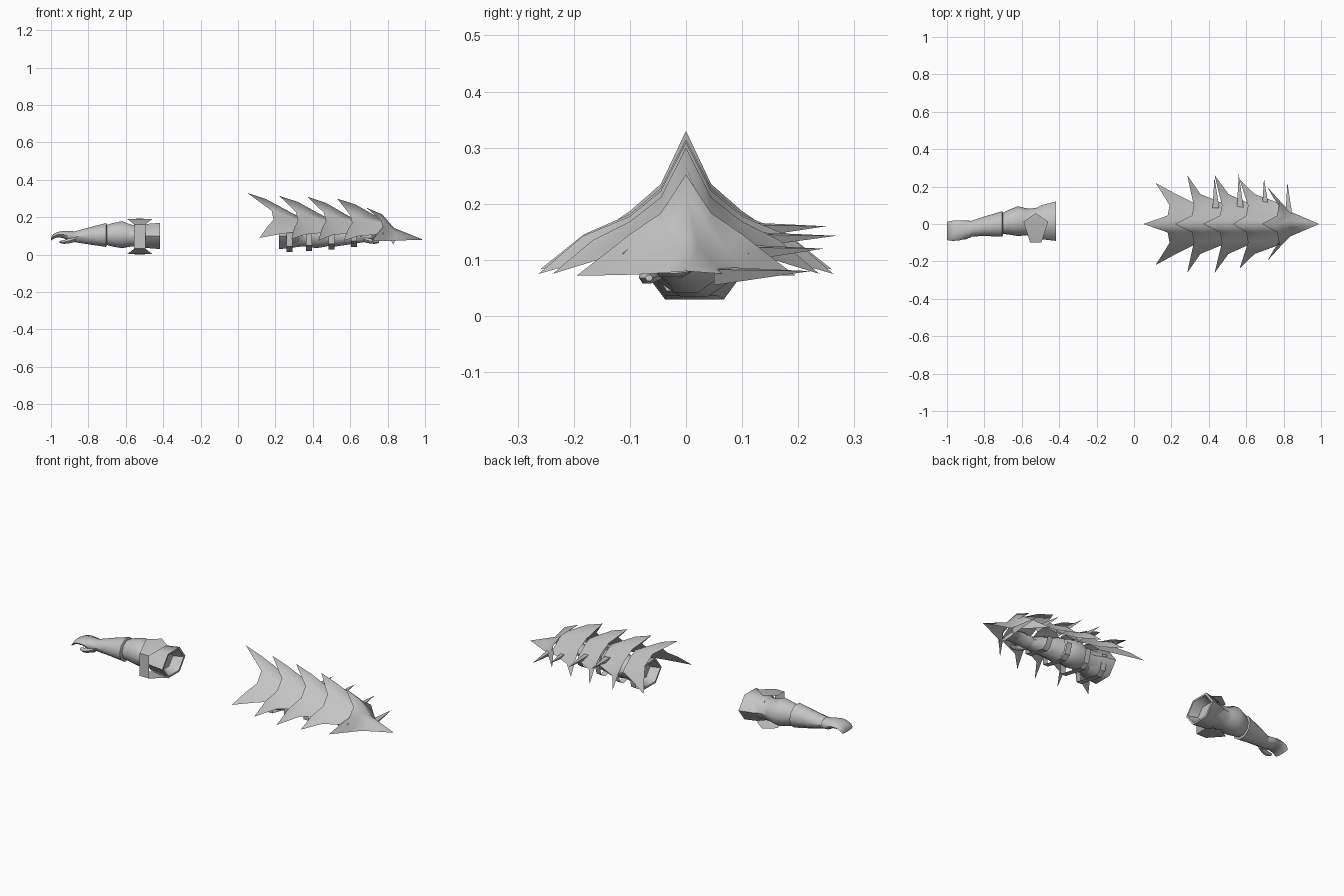
import bpy, bmesh, math

cube = bpy.data.objects.get("Cube")
if cube:
    bpy.data.objects.remove(cube, do_unlink=True)

grey = bpy.data.materials.new("plain_grey")
grey.use_nodes = True
grey.diffuse_color = (0.55, 0.55, 0.55, 1)
grey.node_tree.nodes["Principled BSDF"].inputs["Base Color"].default_value = (0.55, 0.55, 0.55, 1)


def make(name, verts, faces, angle=40, face_up=False):
    mesh = bpy.data.meshes.new(name)
    bm = bmesh.new()
    vs = [bm.verts.new(v) for v in verts]
    for f in faces:
        bm.faces.new([vs[i] for i in f])
    bmesh.ops.recalc_face_normals(bm, faces=bm.faces)
    # Open sheets show their outer side upwards
    if face_up and sum(f.normal.z * f.calc_area() for f in bm.faces) < 0:
        bmesh.ops.reverse_faces(bm, faces=bm.faces)
    bm.to_mesh(mesh)
    bm.free()
    mesh.materials.append(grey)
    ob = bpy.data.objects.new(name, mesh)
    bpy.context.collection.objects.link(ob)
    bpy.ops.object.select_all(action='DESELECT')
    ob.select_set(True)
    bpy.context.view_layer.objects.active = ob
    bpy.ops.object.shade_smooth_by_angle(angle=math.radians(angle))


def grid_faces(rows, cols, closed=False):
    span = cols if closed else cols - 1
    return [(r * cols + c, r * cols + (c + 1) % cols,
             (r + 1) * cols + (c + 1) % cols, (r + 1) * cols + c)
            for r in range(rows - 1) for c in range(span)]


def loft(name, stations, place, n=10, angle=40):
    """Stations are (x, y centre, y radius, z centre, z radius)."""
    verts = [place(x, y + ry * math.cos(t * math.tau / n), z + rz * math.sin(t * math.tau / n))
             for x, y, ry, z, rz in stations for t in range(n)]
    faces = grid_faces(len(stations), n, True)
    faces += [tuple(range(n)), tuple(range(len(verts) - n, len(verts)))]
    make(name, verts, faces, angle)


def arm(side, place):
    # Palm running into curled, closed fingers
    loft(side + "_hand", [
        (-0.80, -0.015, 0.040, 0.100, 0.036), (-0.86, -0.025, 0.040, 0.095, 0.030),
        (-0.90, -0.030, 0.050, 0.098, 0.030), (-0.935, -0.034, 0.054, 0.108, 0.020),
        (-0.965, -0.036, 0.054, 0.107, 0.015), (-0.988, -0.037, 0.052, 0.097, 0.014),
        (-1.0, -0.037, 0.048, 0.083, 0.008)], place, angle=60)
    # Thumb
    loft(side + "_thumb", [
        (-0.87, -0.050, 0.020, 0.085, 0.020), (-0.905, -0.066, 0.017, 0.073, 0.015),
        (-0.93, -0.070, 0.014, 0.068, 0.012), (-0.955, -0.066, 0.007, 0.068, 0.006)],
        place, n=6, angle=60)
    # Flared cuff on the forearm
    loft(side + "_forearm_cuff", [
        (-0.87, -0.025, 0.042, 0.096, 0.031), (-0.80, -0.012, 0.052, 0.100, 0.047),
        (-0.705, 0.0, 0.068, 0.105, 0.067), (-0.70, 0.0, 0.056, 0.105, 0.055)], place)
    # Bulging elbow section
    loft(side + "_elbow", [
        (-0.715, 0.0, 0.052, 0.105, 0.052), (-0.67, 0.010, 0.066, 0.106, 0.066),
        (-0.62, 0.015, 0.080, 0.107, 0.076), (-0.575, 0.012, 0.072, 0.102, 0.062),
        (-0.54, 0.010, 0.074, 0.100, 0.060), (-0.49, 0.012, 0.080, 0.100, 0.062)], place)
    # Hollow six-sided sleeve
    loft(side + "_upper_sleeve", [
        (-0.53, 0.005, 0.078, 0.100, 0.064), (-0.49, 0.010, 0.092, 0.100, 0.074),
        (-0.418, 0.015, 0.105, 0.100, 0.081), (-0.418, 0.013, 0.092, 0.100, 0.070),
        (-0.47, 0.010, 0.070, 0.100, 0.052)], place, n=6, angle=65)


arm("right", lambda x, y, z: (x, y, z))
arm("left", lambda x, y, z: (-x - 0.2, y, z))

# Elbow guard: front band flaring to pointed plates above and below the arm
guard, cx, mid = [], -0.525, 0.097
outline = [(-0.030, -0.10, 0.162), (0.030, -0.10, 0.162), (0.066, 0.012, 0.190),
           (-0.066, 0.012, 0.190), (0.0, 0.058, 0.193)]
for s in (1, -1):
    guard += [(cx + x, y, mid + s * (z - mid)) for x, y, z in outline]
make("right_elbow_guard", guard, [(0, 1, 2, 3), (3, 2, 4), (5, 6, 7, 8), (8, 7, 9), (0, 1, 6, 5)], 30)

# Overlapping scales: horn x, horn z, spike x, spike y, spike z, notch x, height factor
scales = [
    (0.05, 0.330, 0.115, 0.220, 0.090, 0.180, 1.00),
    (0.22, 0.315, 0.285, 0.260, 0.083, 0.310, 0.97),
    (0.37, 0.310, 0.430, 0.263, 0.075, 0.460, 0.95),
    (0.53, 0.300, 0.565, 0.238, 0.075, 0.600, 0.90),
    (0.685, 0.252, 0.715, 0.195, 0.072, 0.765, 0.78)]
for i, (hx, hz, sx, sy, sz, n, k) in enumerate(scales):
    rear = [(hx, 0, hz), (n, 0.045, 0.235 * k), (n + 0.01, 0.10, 0.187 * k),
            (n + 0.35 * (sx - n), 0.7 * sy, 0.15 * k), (sx, sy, sz)]
    if i < 4:
        f = scales[i + 1][5] + 0.012
        rows = [rear,
                [(hx + 0.10, 0, hz - 0.033), (n + 0.06, 0.043, 0.217 * k), (n + 0.055, 0.095, 0.168 * k),
                 (n + 0.05, 0.13, 0.140 * k), (n + 0.045, 0.16, 0.110 * k)],
                [(f, 0, 0.205 * k), (f, 0.04, 0.185 * k), (f, 0.08, 0.153 * k),
                 (f, 0.098, 0.138 * k), (f, 0.112, 0.123 * k)]]
    else:
        rows = [rear,
                [(0.770, 0, 0.216), (0.802, 0.042, 0.155), (0.802, 0.075, 0.116),
                 (0.796, 0.098, 0.093), (0.785, 0.118, 0.073)],
                [(0.835, 0, 0.142), (0.838, 0.022, 0.122), (0.838, 0.042, 0.102),
                 (0.836, 0.055, 0.088), (0.834, 0.067, 0.075)]]
    # Mirror the half rows across the ridge
    verts = [p for r in rows for p in [(x, -y, z) for x, y, z in reversed(r)] + r[1:]]
    faces = grid_faces(3, 9)
    if i == 4:
        # Fan the last row into a single tip
        verts.append((0.99, 0, 0.08))
        faces += [(18 + c, 19 + c, 27) for c in range(8)]
    make(f"arm_scale_{i + 1}", verts, faces, angle=120, face_up=True)

# Slim extra spikes on the back side
for i, (x, y, z) in enumerate([(0.43, 0.25, 0.16), (0.56, 0.268, 0.143),
                               (0.695, 0.245, 0.12), (0.82, 0.222, 0.08)]):
    b = 0.085 if i < 3 else 0.05
    base = [(x - 0.010, b, z + 0.008), (x + 0.026, b, z + 0.003), (x + 0.01, b, z - 0.025)]
    make(f"back_spike_{i + 1}", base + [(x, y, z)],
         [(0, 1, 2), (0, 1, 3), (1, 2, 3), (2, 0, 3)], angle=20)

# Straps under the arm that hold the scales
for i, (x, low, s) in enumerate([(0.275, 0.014, 1.0), (0.38, 0.020, 0.97),
                                 (0.50, 0.028, 0.92), (0.62, 0.042, 0.85)]):
    path = [(-0.107 * s, 0.118 * s), (-0.104 * s, low + 0.03), (0.05 * s, low),
            (0.082 * s, low + 0.02), (0.102 * s, 0.118 * s)]
    verts = [(x + dx, y, z) for dx in (-0.016, 0.016) for y, z in path]
    make(f"strap_{i + 1}", verts, grid_faces(2, 5), 30)
